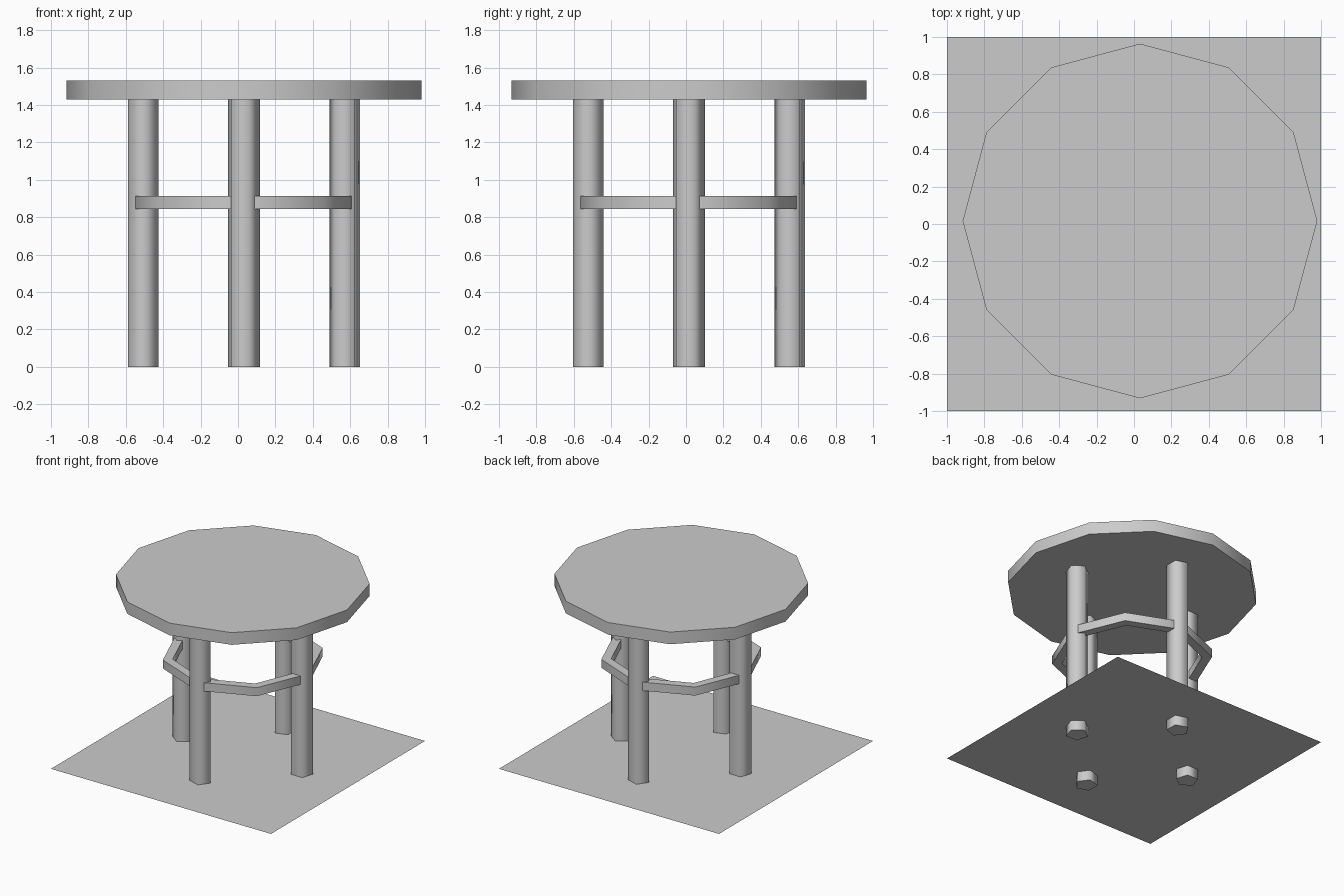
import bpy, bmesh
from math import cos, sin, pi, radians

if "Cube" in bpy.data.objects:
    bpy.data.objects.remove(bpy.data.objects["Cube"])

CX, CY = 0.032, 0.016   # centre of the table on the floor sheet

grey = bpy.data.materials.new("plain_grey")
grey.use_nodes = True
grey.diffuse_color = (0.6, 0.6, 0.6, 1)
grey.node_tree.nodes["Principled BSDF"].inputs["Base Color"].default_value = (0.6, 0.6, 0.6, 1)


def finish(name, bm, smooth=True):
    """Turn a bmesh into a named, coloured object."""
    bmesh.ops.recalc_face_normals(bm, faces=bm.faces)
    mesh = bpy.data.meshes.new(name)
    bm.to_mesh(mesh)
    bm.free()
    mesh.materials.append(grey)
    obj = bpy.data.objects.new(name, mesh)
    bpy.context.collection.objects.link(obj)
    if smooth:
        bpy.ops.object.select_all(action='DESELECT')
        obj.select_set(True)
        bpy.context.view_layer.objects.active = obj
        bpy.ops.object.shade_smooth_by_angle(angle=radians(80))
    return obj


def prism(name, x, y, radius, sides, z0, z1, turn=0.0):
    """Upright prism with one corner pointing along the turn angle."""
    bm = bmesh.new()
    steps = [turn + 2 * pi * i / sides for i in range(sides)]
    base = bm.faces.new([bm.verts.new((x + radius * cos(a), y + radius * sin(a), z0)) for a in steps])
    side = bmesh.ops.extrude_face_region(bm, geom=[base], use_keep_orig=True)
    top = [v for v in side["geom"] if isinstance(v, bmesh.types.BMVert)]
    bmesh.ops.translate(bm, verts=top, vec=(0, 0, z1 - z0))
    return finish(name, bm)


def ring(name, inner, outer, sides, z0, z1):
    """Faceted band with a rectangular section."""
    bm = bmesh.new()
    section = [(inner, z0), (outer, z0), (outer, z1), (inner, z1)]
    loops = []
    for i in range(sides):
        a = 2 * pi * i / sides
        loops.append([bm.verts.new((CX + r * cos(a), CY + r * sin(a), z)) for r, z in section])
    for i in range(sides):
        here, there = loops[i], loops[(i + 1) % sides]
        for k in range(4):
            n = (k + 1) % 4
            bm.faces.new((here[k], there[k], there[n], here[n]))
    return finish(name, bm)


# Table top
prism("table_top", CX, CY, 0.948, 12, 1.43, 1.53)

# Four five-sided legs, each turned with its place around the centre
for i, name in enumerate(("left_leg", "back_leg", "right_leg", "front_leg")):
    a = i * pi / 2
    prism(name, CX + 0.539 * cos(a), CY + 0.539 * sin(a), 0.086, 5, 0, 1.43, a + pi / 2)

# Stretcher ring running through the legs
ring("stretcher_ring", 0.53, 0.604, 8, 0.845, 0.915)

# Thin floor sheet
floor = bmesh.new()
bmesh.ops.create_grid(floor, x_segments=1, y_segments=1, size=1)
bmesh.ops.translate(floor, verts=floor.verts, vec=(0, 0, 0.083))
finish("floor_sheet", floor, smooth=False)
